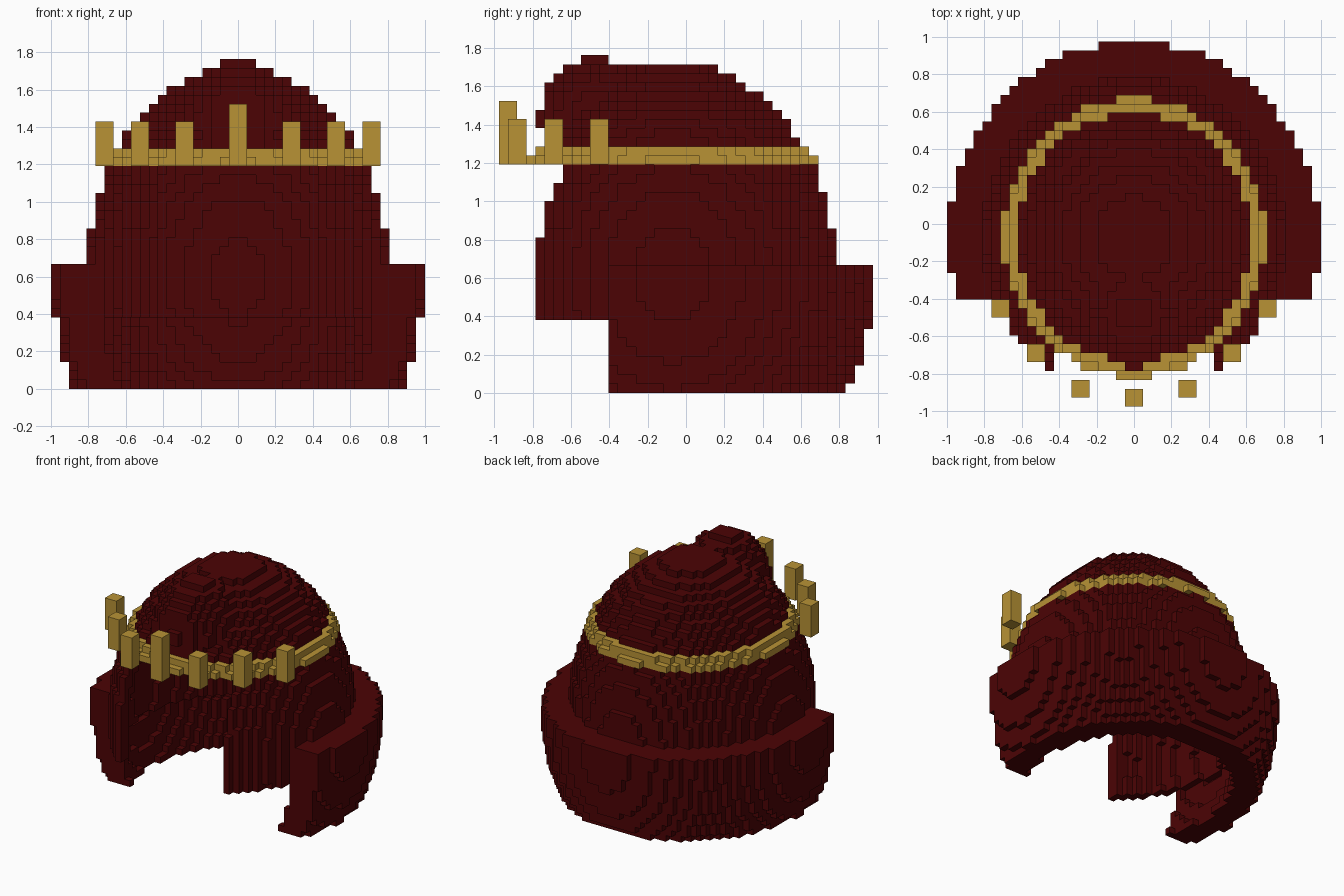
import bpy
import bmesh
from mathutils import Vector

cube = bpy.data.objects.get("Cube")
if cube:
    bpy.data.objects.remove(cube, do_unlink=True)

V = 2 / 42            # edge of one block
MID_Y = -1.5 * V      # centre of the head, front to back


def material(name, rgb):
    m = bpy.data.materials.new(name)
    m.use_nodes = True
    m.diffuse_color = (*rgb, 1)
    bsdf = next(n for n in m.node_tree.nodes if n.type == 'BSDF_PRINCIPLED')
    bsdf.inputs["Base Color"].default_value = (*rgb, 1)
    bsdf.inputs["Roughness"].default_value = 0.8
    return m


HAIR = material("dark red hair", (0.072, 0.001, 0.0013))
GOLD = material("gold", (0.48, 0.29, 0.036))


def inside(p, radii, centre=(0, MID_Y, 0.6)):
    return sum(((a - c) / r) ** 2 for a, c, r in zip(p, centre, radii)) <= 1


def part_at(i, j, k):
    """Which part, if any, fills the block at this grid place."""
    p = ((i + 0.5) * V, j * V, (k + 0.5) * V)
    if inside(p, (0.755, 0.80, 1.075)):          # hollow for the head
        return None
    front = j < -8
    if k in (25, 26):
        if inside(p, (0.835, 0.89, 1.129)):
            return "crown_band"
    elif inside(p, (0.808, 0.856, 1.129)):
        face_gap = front and abs(p[0]) < 9 * V and k < 25
        return None if face_gap or k < 8 else "hair_cap"
    if k >= 25 and inside(p, (6.1 * V, 6.1 * V, 6.85 * V), (0, -10 * V, 30 * V)):
        return "front_quiff"
    if k < 14 and not front and inside(p, (0.995, 1.047, 1.285), (0, MID_Y, 0.62)):
        return "hair_roll"
    return None


# Fill the grid with blocks
blocks = {}
for i in range(-21, 21):
    for j in range(-21, 22):
        for k in range(38):
            part = part_at(i, j, k)
            if part:
                blocks[i, j, k] = part

SIDES = [Vector(s) for s in ((1, 0, 0), (-1, 0, 0), (0, 1, 0),
                             (0, -1, 0), (0, 0, 1), (0, 0, -1))]


def finish(bm, name, mat):
    mesh = bpy.data.meshes.new(name)
    bm.to_mesh(mesh)
    bm.free()
    mesh.materials.append(mat)
    obj = bpy.data.objects.new(name, mesh)
    bpy.context.collection.objects.link(obj)


def block_part(name, mat):
    """Skin the open sides of every block in one part."""
    bm = bmesh.new()
    corners = {}

    def corner(co):
        key = tuple(round(c * 2) for c in co)
        if key not in corners:
            corners[key] = bm.verts.new(co * V)
        return corners[key]

    for (i, j, k), part in blocks.items():
        if part != name:
            continue
        middle = Vector((i + 0.5, j, k + 0.5))
        for n in SIDES:
            if (i + int(n.x), j + int(n.y), k + int(n.z)) in blocks:
                continue
            u = Vector((n.y, n.z, n.x))
            w = n.cross(u)
            ring = [middle + (n + a * u + b * w) / 2
                    for a, b in ((-1, -1), (1, -1), (1, 1), (-1, 1))]
            bm.faces.new([corner(co) for co in ring])
    finish(bm, name, mat)


for part in ("hair_cap", "hair_roll", "front_quiff"):
    block_part(part, HAIR)
block_part("crown_band", GOLD)


def spike(name, x, y, height):
    """A square crown post, two blocks wide, placed in block units."""
    bm = bmesh.new()
    bmesh.ops.create_cube(bm, size=V)
    bmesh.ops.scale(bm, vec=(2, 2, height), verts=bm.verts)
    bmesh.ops.translate(bm, vec=Vector((x, y, 25 + height / 2)) * V, verts=bm.verts)
    finish(bm, name, GOLD)


# Crown spikes: one tall in front, three on each side
spike("crown_spike_front", 0, -19.5, 7)
for label, x, y in (("inner", 6, -18.5), ("middle", 11, -14.5), ("outer", 15, -9.5)):
    for side, s in (("left", 1), ("right", -1)):
        spike(f"crown_spike_{label}_{side}", s * x, y, 5)
